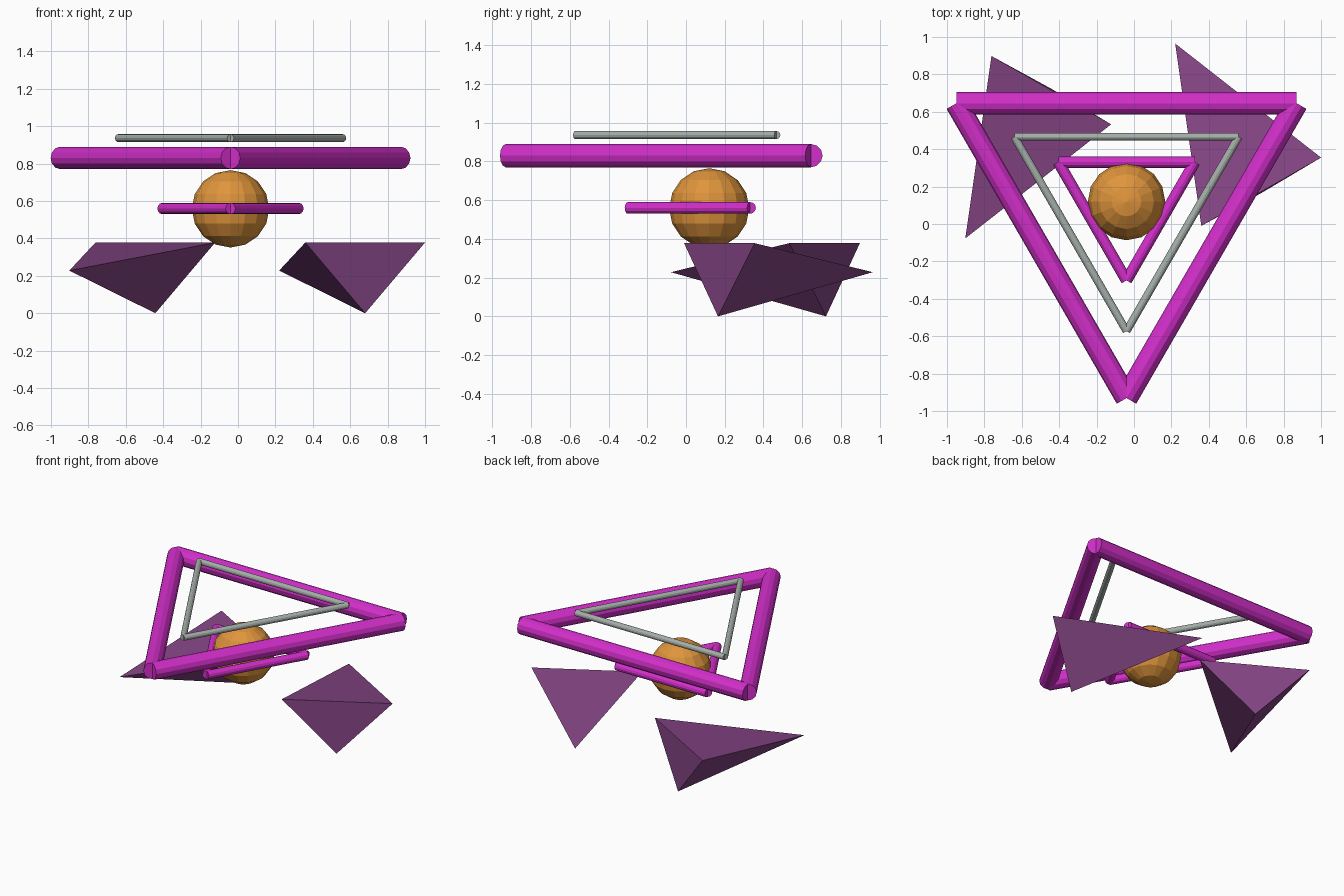
import bpy, bmesh, math
from mathutils import Vector, Matrix

cube = bpy.data.objects.get("Cube")
if cube:
    bpy.data.objects.remove(cube, do_unlink=True)

CENTRE = Vector((-0.04, 0.12, 0))


def material(name, rgb):
    mat = bpy.data.materials.new(name)
    mat.use_nodes = True
    mat.diffuse_color = (*rgb, 1)
    mat.node_tree.nodes["Principled BSDF"].inputs["Base Color"].default_value = (*rgb, 1)
    return mat


magenta = material("magenta", (0.65, 0.028, 0.59))
grey = material("grey", (0.38, 0.43, 0.40))
orange = material("orange", (0.74, 0.30, 0.045))
purple = material("purple", (0.235, 0.060, 0.235))


def make_object(name, bm, mat):
    bmesh.ops.recalc_face_normals(bm, faces=bm.faces)
    mesh = bpy.data.meshes.new(name)
    bm.to_mesh(mesh)
    bm.free()
    mesh.materials.append(mat)
    obj = bpy.data.objects.new(name, mesh)
    bpy.context.collection.objects.link(obj)
    return obj


def triangle_frame(name, side, radius, height, mat):
    """Three capped rods joining the corners of a triangle pointing forward."""
    reach = side / math.sqrt(3)
    corners = []
    for i in range(3):
        a = math.radians(-90 + 120 * i)
        corners.append(CENTRE + Vector((reach * math.cos(a), reach * math.sin(a), height)))
    bm = bmesh.new()
    for i, start in enumerate(corners):
        end = corners[(i + 1) % 3]
        turn = (end - start).to_track_quat('Z', 'Y').to_matrix().to_4x4()
        bmesh.ops.create_cone(bm, cap_ends=True, segments=12, radius1=radius,
                              radius2=radius, depth=side,
                              matrix=Matrix.Translation((start + end) / 2) @ turn)
    return make_object(name, bm, mat)


# Three stacked triangular frames
triangle_frame("large_frame", 1.82, 0.06, 0.83, magenta)
triangle_frame("upper_frame", 1.20, 0.021, 0.936, grey)
triangle_frame("inner_frame", 0.73, 0.03, 0.56, magenta)

# Faceted ball in the middle
bm = bmesh.new()
bmesh.ops.create_uvsphere(bm, u_segments=16, v_segments=8, radius=0.207,
                          matrix=Matrix.Translation(CENTRE + Vector((0, 0, 0.558))))
make_object("ball", bm, orange)

# Pointed feet: the right one is a shifted copy, flipped front to back
FOOT = [(0.22, 0.965, 0.228), (0.36, -0.01, 0.378), (1.0, 0.355, 0.378), (0.68, 0.165, 0)]
for name, shift, flip in (("left_foot", 0, False), ("right_foot", -1.122, True)):
    bm = bmesh.new()
    verts = [bm.verts.new((x + shift, 0.888 - y if flip else y, z)) for x, y, z in FOOT]
    for skip in range(4):
        bm.faces.new([v for i, v in enumerate(verts) if i != skip])
    make_object(name, bm, purple)
